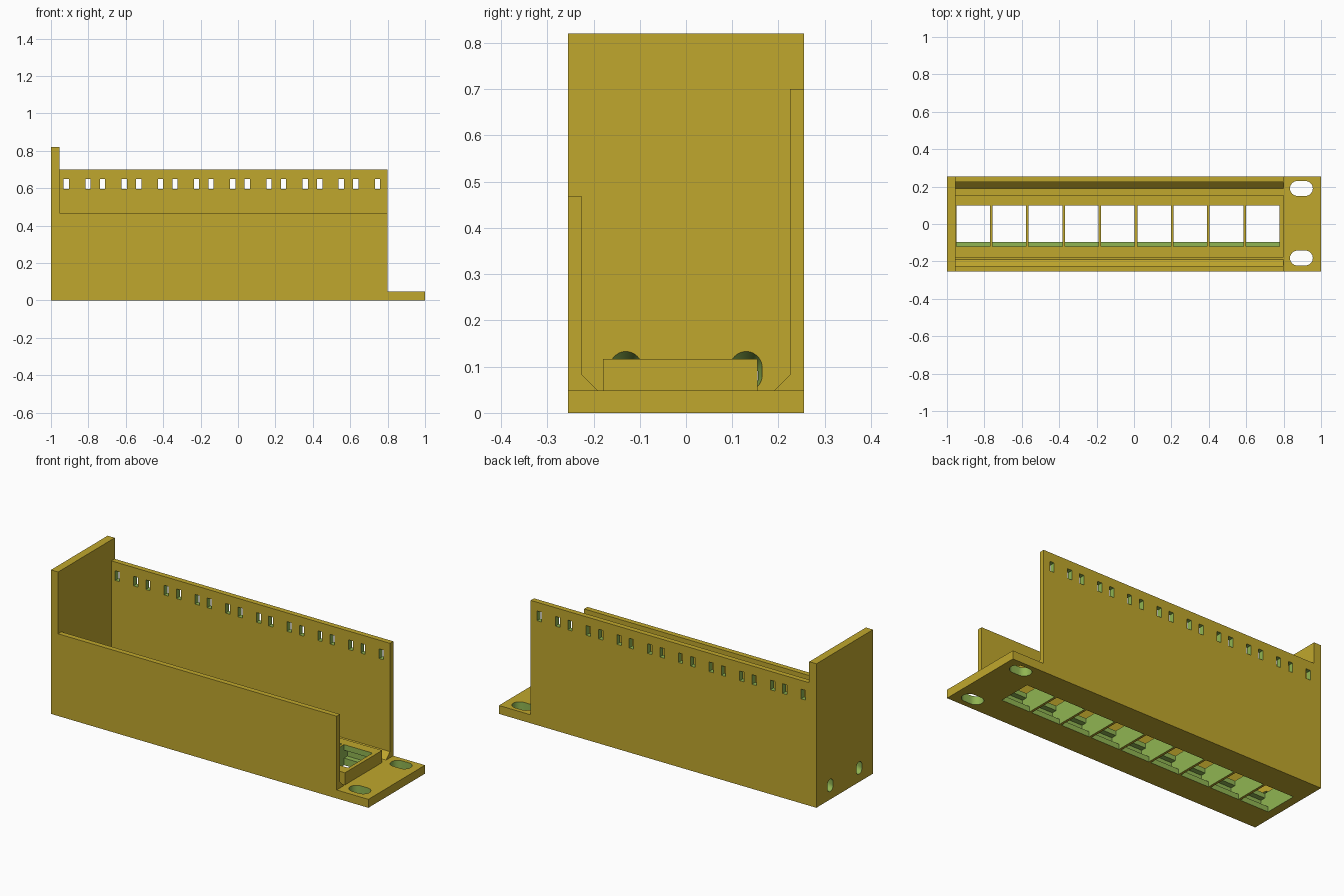
import bpy, bmesh
from math import cos, sin, pi
from mathutils import Vector

cube = bpy.data.objects.get("Cube")
if cube:
    bpy.data.objects.remove(cube, do_unlink=True)


def material(name, rgb):
    m = bpy.data.materials.new(name)
    m.use_nodes = True
    m.diffuse_color = (*rgb, 1)
    m.node_tree.nodes["Principled BSDF"].inputs["Base Color"].default_value = (*rgb, 1)
    return m


YELLOW = material("ochre_yellow", (0.53, 0.39, 0.026))
GREEN = material("cut_green", (0.28, 0.46, 0.085))


def prism(name, ring_a, ring_b, mat):
    """Closed solid between two matching rings of points."""
    bm = bmesh.new()
    a = [bm.verts.new(p) for p in ring_a]
    b = [bm.verts.new(p) for p in ring_b]
    bm.faces.new(a)
    bm.faces.new(b)
    n = len(a)
    for i in range(n):
        j = (i + 1) % n
        bm.faces.new((a[i], a[j], b[j], b[i]))
    bmesh.ops.recalc_face_normals(bm, faces=bm.faces)
    mesh = bpy.data.meshes.new(name)
    bm.to_mesh(mesh)
    bm.free()
    mesh.materials.append(mat)
    ob = bpy.data.objects.new(name, mesh)
    bpy.context.collection.objects.link(ob)
    return ob


def extrude_x(name, profile, x0, x1, mat):
    return prism(name, [(x0, y, z) for y, z in profile],
                 [(x1, y, z) for y, z in profile], mat)


def box(name, x0, x1, y0, y1, z0, z1, mat):
    return extrude_x(name, [(y0, z0), (y1, z0), (y1, z1), (y0, z1)], x0, x1, mat)


def stadium(r, half, steps=16):
    """Rounded slot outline, long in its first coordinate."""
    pts = []
    for side in (1, -1):
        for i in range(steps + 1):
            t = -pi / 2 + pi * i / steps
            pts.append((side * (half + r * cos(t)), side * r * sin(t)))
    return pts


def combine(target, tools, operation):
    """Apply one boolean per tool, then drop the tools."""
    for tool in tools:
        mod = target.modifiers.new("combine", "BOOLEAN")
        mod.operation = operation
        mod.solver = "EXACT"
        mod.material_mode = "TRANSFER"
        mod.object = tool
    bpy.context.view_layer.update()
    deps = bpy.context.evaluated_depsgraph_get()
    mesh = bpy.data.meshes.new_from_object(target.evaluated_get(deps))
    target.modifiers.clear()
    target.data = mesh
    for tool in tools:
        bpy.data.objects.remove(tool, do_unlink=True)


W, T, IN = 0.255, 0.048, 0.225       # half width, floor thickness, inner wall face
X0, X1 = -0.955, 0.8                 # channel length

# Channel: floor, low front wall and tall back wall with chamfered inner corners
holder = extrude_x("module_holder", [
    (-W, 0), (W, 0), (W, 0.70), (IN, 0.70), (IN, 0.083), (0.19, T),
    (-0.19, T), (-IN, 0.083), (-IN, 0.468), (-W, 0.468)], X0, X1, YELLOW)

# End plate, mounting tab and raised socket block
combine(holder, [
    box("end_plate", -1, X0, -W, W, 0, 0.82, YELLOW),
    box("mounting_tab", X1, 1, -W, W, 0, T, YELLOW),
    box("socket_block", X0, X1, -0.18, 0.155, T, 0.117, YELLOW)], "UNION")

cutters = []
# Stepped sockets with latch recesses, and a pair of tie slots behind each
socket = [(0.10, -0.02), (0.10, 0.04), (0.13, 0.04), (0.13, 0.085), (0.10, 0.085),
          (0.10, 0.14), (-0.12, 0.14), (-0.12, 0.09), (-0.15, 0.09), (-0.15, 0.03),
          (-0.095, 0.03), (-0.095, -0.02)]
for i in range(9):
    c = -0.86 + 0.1935 * i
    cutters.append(extrude_x("socket_cut", socket, c - 0.09, c + 0.09, GREEN))
    for s in (-1, 1):
        x = c + s * 0.058
        cutters.append(box("tie_slot_cut", x - 0.014, x + 0.014, 0.2, 0.28,
                           0.595, 0.65, GREEN))

# Rounded slots through the mounting tab
for y in (-0.182, 0.19):
    ring = [(0.895 + u, y + v) for u, v in stadium(0.04, 0.021)]
    cutters.append(prism("tab_slot_cut", [(u, v, -0.02) for u, v in ring],
                         [(u, v, 0.07) for u, v in ring], GREEN))
combine(holder, cutters, "DIFFERENCE")

# Tapered screw slots through the end plate, wider on the inside
cutters = []
for y in (-0.13, 0.13):
    outer = [Vector((-1.001, y + v, 0.08 + u)) for u, v in stadium(0.025, 0.01)]
    inner = [Vector((-0.9545, y + v, 0.09 + u)) for u, v in stadium(0.035, 0.008)]
    cutters.append(prism("screw_slot_cut", outer, inner, GREEN))
combine(holder, cutters, "DIFFERENCE")

# Merge coplanar faces left over from the joins
bm = bmesh.new()
bm.from_mesh(holder.data)
bmesh.ops.remove_doubles(bm, verts=bm.verts, dist=1e-5)
bmesh.ops.dissolve_limit(bm, angle_limit=0.01, verts=bm.verts, edges=bm.edges,
                         delimit={"MATERIAL"})
bm.to_mesh(holder.data)
bm.free()

# Smooth the rounded slots, keep the other edges sharp
bpy.context.view_layer.objects.active = holder
holder.select_set(True)
bpy.ops.object.shade_smooth_by_angle(angle=pi / 6)
